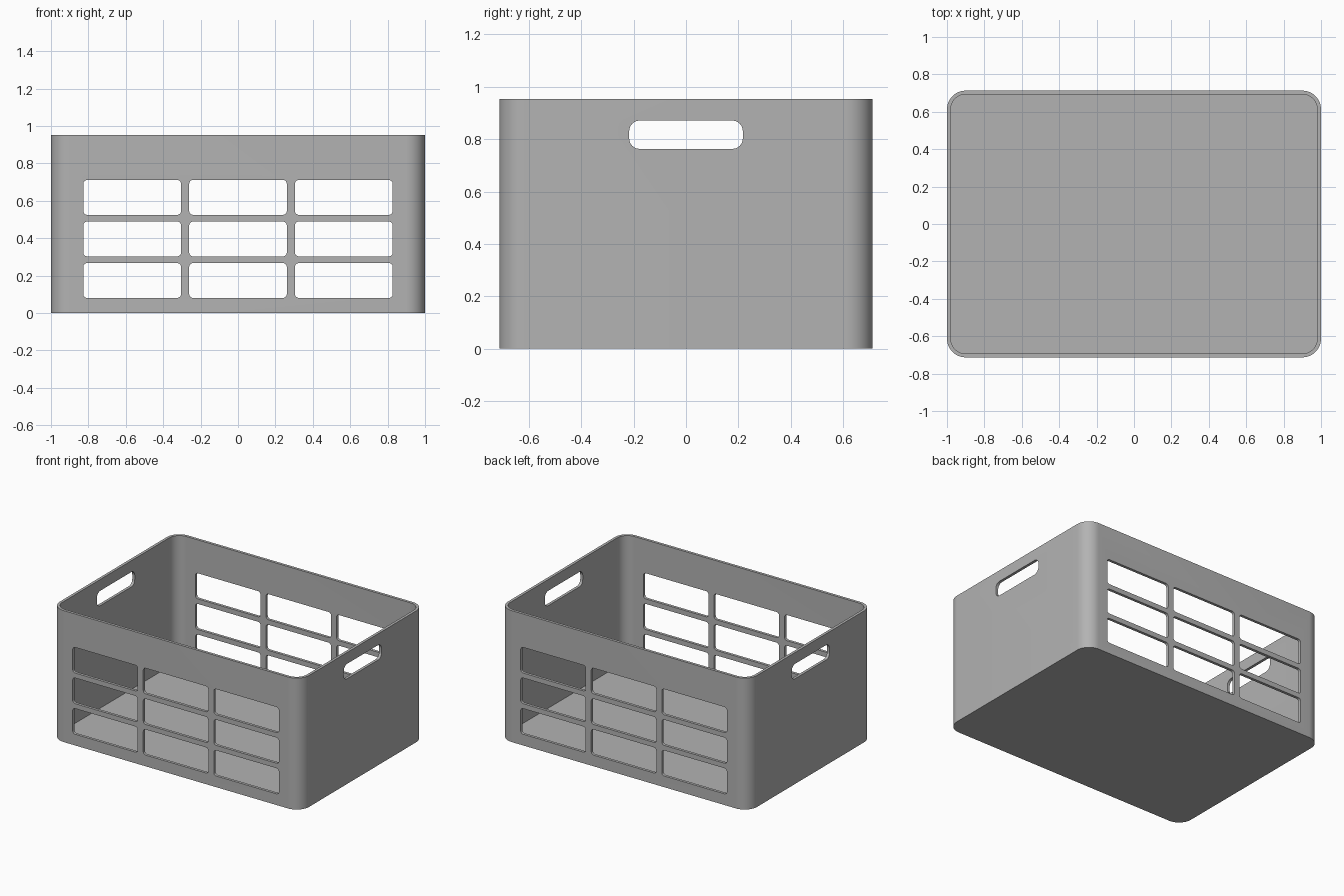
import bpy, bmesh, math
from mathutils import Matrix, Vector

if "Cube" in bpy.data.objects:
    bpy.data.objects.remove(bpy.data.objects["Cube"], do_unlink=True)

HALF_X, HALF_Y, HEIGHT = 1.0, 0.713, 0.953
WALL, FLOOR, CORNER = 0.02, 0.02, 0.1

plastic = bpy.data.materials.new("grey plastic")
plastic.use_nodes = True
grey = (0.45, 0.45, 0.45, 1)
plastic.diffuse_color = grey
plastic.node_tree.nodes["Principled BSDF"].inputs["Base Color"].default_value = grey


def rounded_rect(half_w, half_h, radius, steps):
    """Outline of a rounded rectangle, counter-clockwise."""
    points = []
    for i, (sx, sy) in enumerate([(1, 1), (-1, 1), (-1, -1), (1, -1)]):
        for k in range(steps + 1):
            a = (i + k / steps) * math.pi / 2
            points.append(Vector((sx * (half_w - radius) + radius * math.cos(a),
                                  sy * (half_h - radius) + radius * math.sin(a), 0)))
    return points


def prism(bm, outline, depth, matrix):
    """Add an outline extruded along its local z."""
    low = [bm.verts.new(matrix @ p) for p in outline]
    high = [bm.verts.new(matrix @ (p + Vector((0, 0, depth)))) for p in outline]
    bm.faces.new(low[::-1])
    bm.faces.new(high)
    n = len(outline)
    for i in range(n):
        j = (i + 1) % n
        bm.faces.new((low[i], low[j], high[j], high[i]))


def finish(name, bm):
    bmesh.ops.recalc_face_normals(bm, faces=bm.faces)
    mesh = bpy.data.meshes.new(name)
    bm.to_mesh(mesh)
    bm.free()
    mesh.materials.append(plastic)
    obj = bpy.data.objects.new(name, mesh)
    bpy.context.collection.objects.link(obj)
    return obj


# Solid outer body
bm = bmesh.new()
prism(bm, rounded_rect(HALF_X, HALF_Y, CORNER, 12), HEIGHT, Matrix())
crate = finish("crate", bm)

# Inner cavity
bm = bmesh.new()
prism(bm, rounded_rect(HALF_X - WALL, HALF_Y - WALL, CORNER - WALL, 12), HEIGHT,
      Matrix.Translation((0, 0, FLOOR)))
cavity = finish("cavity_cutter", bm)

# Three by three windows through front and back
bm = bmesh.new()
upright = Matrix.Rotation(math.pi / 2, 4, "X")
for col in (-1, 0, 1):
    for row in range(3):
        place = Matrix.Translation((col * 0.566, 1, 0.174 + row * 0.222))
        prism(bm, rounded_rect(0.261, 0.093, 0.02, 5), 2, place @ upright)
windows = finish("window_cutter", bm)

# Handle slot through both ends
bm = bmesh.new()
sideways = Matrix.Rotation(math.pi / 2, 4, "Z") @ upright
prism(bm, rounded_rect(0.217, 0.054, 0.04, 8), 3,
      Matrix.Translation((-1.5, 0, 0.817)) @ sideways)
handles = finish("handle_cutter", bm)

# Cut, apply and remove the helpers
bpy.ops.object.select_all(action="DESELECT")
bpy.context.view_layer.objects.active = crate
crate.select_set(True)
for cutter in (cavity, windows, handles):
    cutter.hide_render = True
    mod = crate.modifiers.new(cutter.name, "BOOLEAN")
    mod.operation = "DIFFERENCE"
    mod.solver = "EXACT"
    mod.object = cutter
    bpy.ops.object.modifier_apply(modifier=mod.name)
    bpy.data.objects.remove(cutter, do_unlink=True)

bpy.ops.object.shade_smooth_by_angle(angle=math.radians(30))
